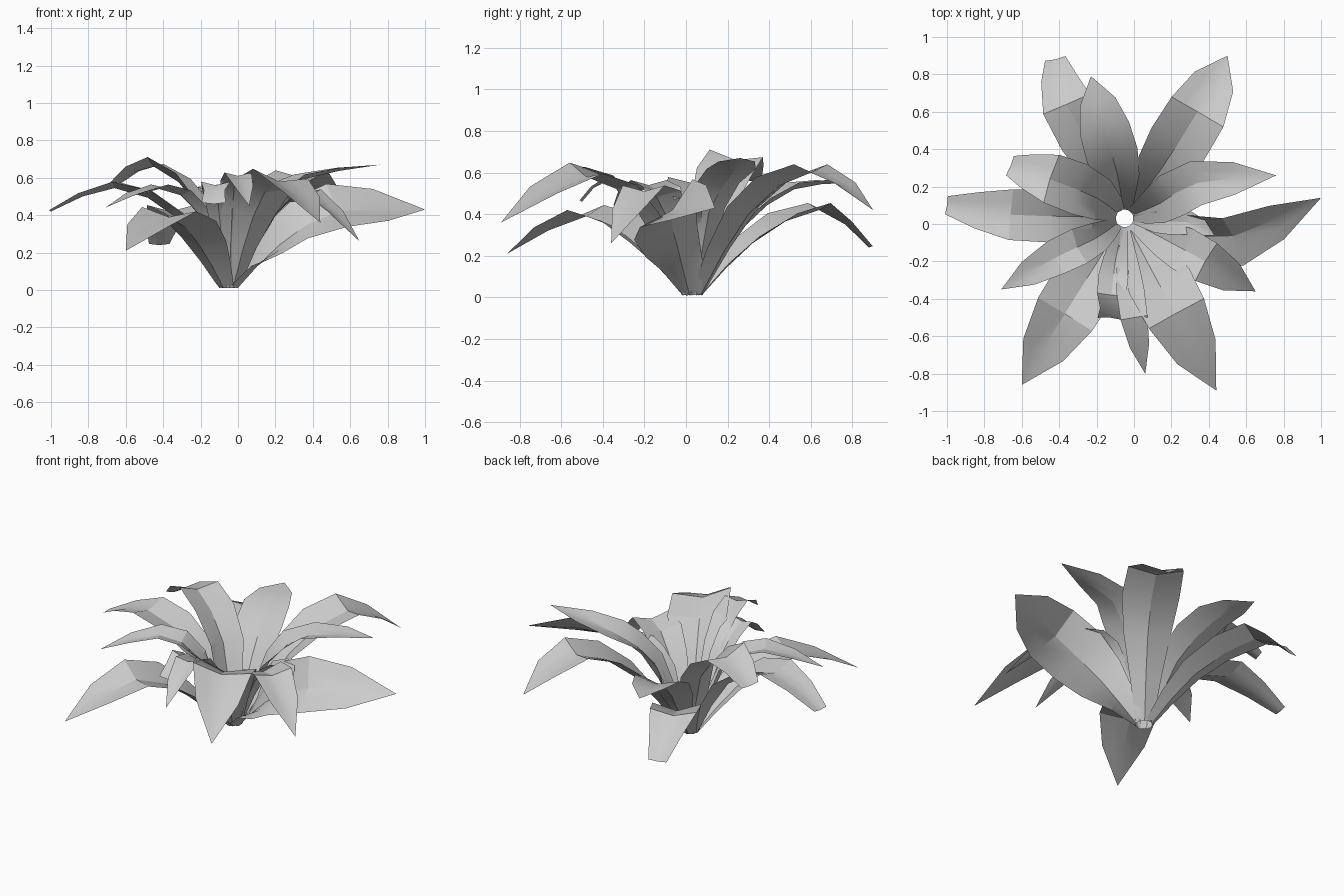
import bpy, bmesh, math
from mathutils import Vector

cube = bpy.data.objects.get("Cube")
if cube:
    bpy.data.objects.remove(cube, do_unlink=True)

# Single leaf colour
grey = bpy.data.materials.new("leaf_grey")
grey.use_nodes = True
grey.diffuse_color = (0.6, 0.6, 0.6, 1)
grey.node_tree.nodes["Principled BSDF"].inputs["Base Color"].default_value = grey.diffuse_color

CROWN = Vector((-0.05, 0.03, 0.01))    # where all leaves meet
CROWN_RADIUS = 0.05
OUTLINE = (0.3, 0.55, 0.82, 1, 0.97, 0.7)     # half-width from base towards tip
ACROSS = (-1, -0.5, 0, 0.5, 1)                # positions over the blade


def spline_point(points, t):
    """Smooth curve through the points, one unit of t per span."""
    ends = [points[0] * 2 - points[1], *points, points[-1] * 2 - points[-2]]
    i = min(int(t), len(points) - 2)
    a, b, c, d = ends[i:i + 4]
    t -= i
    return (b * 2 + (c - a) * t + (a * 2 - b * 5 + c * 4 - d) * t ** 2
            + (b * 3 - a - c * 3 + d) * t ** 3) / 2


def leaf(name, rise, peak, tip, width, blunt=0.0, roll=0):
    """Creased, cupped blade arching from the crown over the peak to the tip."""
    rise, peak, tip = Vector(rise), Vector(peak), Vector(tip)
    outward = rise - CROWN
    outward.z = 0
    base = CROWN + outward.normalized() * CROWN_RADIUS
    path = [base, rise, peak, tip]
    angle = math.radians(roll)
    bm = bmesh.new()
    rows = []
    for k, share in enumerate((*OUTLINE, blunt)):
        t = k / 2
        centre = spline_point(path, t)
        along = spline_point(path, min(t + 0.1, 3)) - spline_point(path, max(t - 0.1, 0))
        along.normalize()
        side = along.cross(Vector((0, 0, 1))).normalized()
        up = side.cross(along)
        turn = angle * min(t, 1)
        side, up = (side * math.cos(turn) - up * math.sin(turn),
                    up * math.cos(turn) + side * math.sin(turn))
        half = width * share
        cup = 0.45 - 0.1 * t
        rows.append([bm.verts.new(centre + side * u * half + up * abs(u) * cup * half)
                     for u in ACROSS])
    for low, high in zip(rows, rows[1:]):
        for j in range(len(ACROSS) - 1):
            bm.faces.new((low[j], low[j + 1], high[j + 1], high[j]))
    bmesh.ops.remove_doubles(bm, verts=bm.verts[:], dist=0.0005)
    mesh = bpy.data.meshes.new(name)
    bm.to_mesh(mesh)
    bm.free()
    mesh.materials.append(grey)
    obj = bpy.data.objects.new(name, mesh)
    bpy.context.collection.objects.link(obj)
    bpy.ops.object.select_all(action="DESELECT")
    obj.select_set(True)
    bpy.context.view_layer.objects.active = obj
    bpy.ops.object.shade_smooth_by_angle(angle=math.radians(25))


# Back leaves
leaf("back_left_leaf", (.15, .3, .4), (.34, .6, .6), (.5, .9, .42), .165)
leaf("back_right_leaf", (-.18, .32, .26), (-.36, .64, .42), (-.42, .88, .24), .14, blunt=.4)
leaf("back_middle_leaf", (-.09, .27, .33), (-.16, .52, .52), (-.23, .79, .55), .14)
leaf("back_right_curled_leaf", (-.2, .14, .43), (-.45, .24, .66), (-.66, .31, .56), .14,
     blunt=.4, roll=8)

# Right side leaves
leaf("right_leaf", (-.32, .04, .38), (-.66, .05, .545), (-1, .1, .42), .14, blunt=.35)
leaf("right_narrow_leaf", (-.21, -.08, .41), (-.42, -.18, .54), (-.71, -.35, .44), .1)

# Front leaves
leaf("front_right_leaf", (-.2, -.21, .23), (-.37, -.48, .39), (-.6, -.86, .21), .175, roll=-4)
leaf("front_short_leaf", (-.1, -.2, .4), (-.12, -.38, .56), (-.13, -.5, .46), .08, blunt=.8)
leaf("front_narrow_leaf", (-.03, -.25, .45), (0, -.5, .61), (.06, -.8, .45), .075)
leaf("front_left_leaf", (.08, -.22, .39), (.22, -.48, .58), (.44, -.89, .36), .175, roll=-9)

# Left side leaves
leaf("left_drooping_leaf", (.18, -.09, .38), (.38, -.2, .51), (.65, -.36, .26), .12)
leaf("left_leaf", (.22, -.04, .24), (.53, -.065, .42), (1, .14, .43), .185, roll=41)
leaf("left_upper_leaf", (.14, .11, .41), (.34, .22, .59), (.76, .26, .67), .125)
leaf("left_inner_leaf", (.13, .01, .34), (.28, .01, .47), (.43, -.06, .47), .07)
